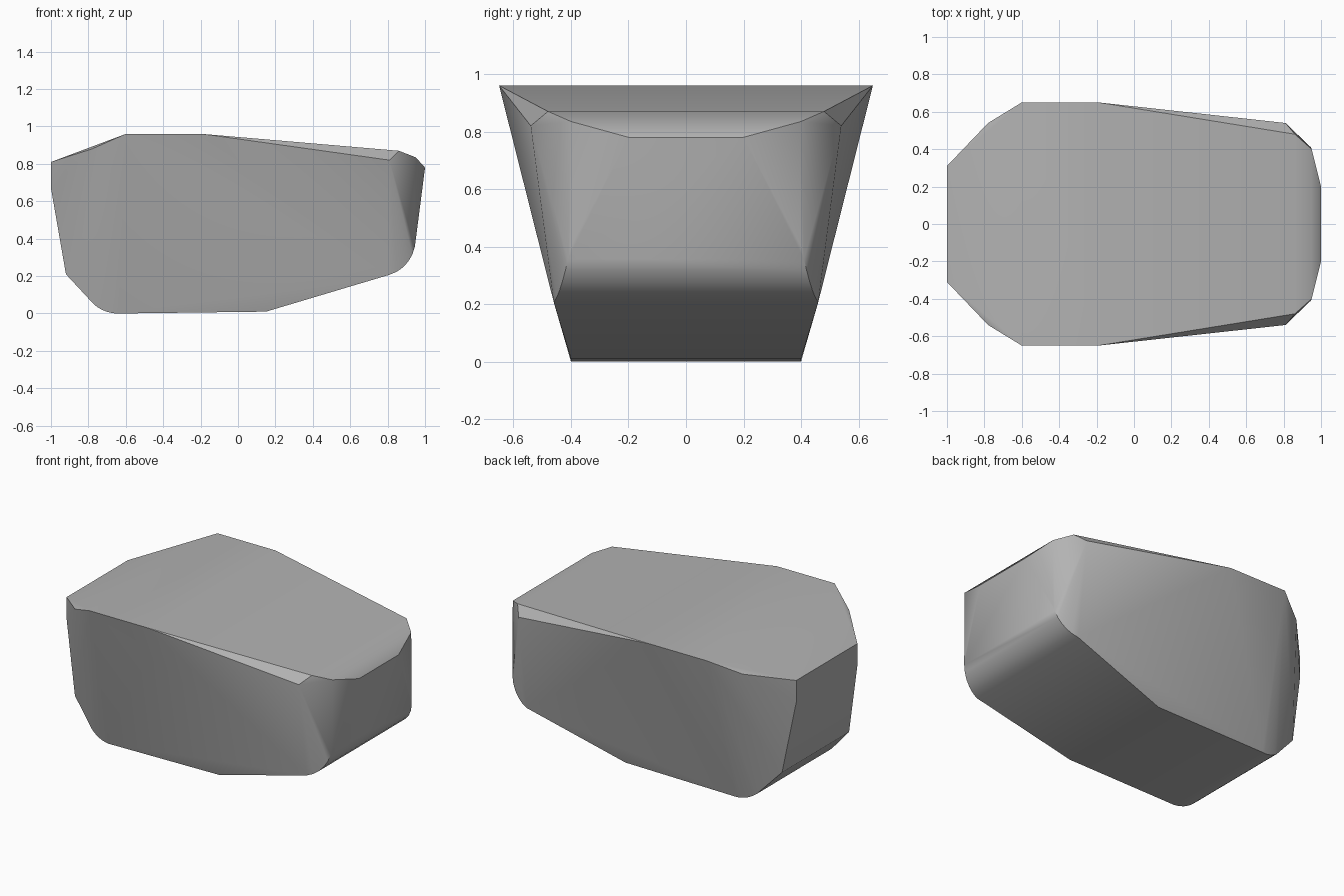
import bpy, bmesh, math

cube = bpy.data.objects.get("Cube")
if cube:
    bpy.data.objects.remove(cube, do_unlink=True)

# One plain stone colour
stone = bpy.data.materials.new("stone grey")
stone.use_nodes = True
grey = (0.45, 0.45, 0.45, 1)
stone.diffuse_color = grey
stone.node_tree.nodes["Principled BSDF"].inputs["Base Color"].default_value = grey

# Corner points of one half of the boulder: x, half width, z
top_rim = [(-1, .31, .81), (-.78, .54, .88), (-.6, .65, .96), (-.19, .65, .96)]
right_rim = [(.81, .54, .82), (.86, .48, .87), (.95, .4, .835), (1, .2, .78)]
left_end = [(-1, .31, .67), (-.92, .34, .21)]
base = [(-.64, .4, 0), (.15, .4, .01)]


def arc(cx, cz, rx, rz, start, end, y0, y1, steps=6):
    """Rounded lower edge, as points along an elliptic arc."""
    points = []
    for i in range(steps + 1):
        t = i / steps
        a = math.radians(start + (end - start) * t)
        points.append((cx + rx * math.cos(a), y0 + (y1 - y0) * t, cz + rz * math.sin(a)))
    return points


left_round = arc(-.64, .2, .2, .2, 230, 270, .38, .4)
right_round = arc(.76, .4, .19, .2, 285, 360, .46, .4)
half = top_rim + right_rim + left_end + base + left_round + right_round

# Mirror the points across the middle and wrap a convex skin round them
bm = bmesh.new()
for x, y, z in half:
    for side in (-1, 1):
        bm.verts.new((x, side * y, z))
hull = bmesh.ops.convex_hull(bm, input=bm.verts[:])
loose = [v for v in bm.verts if not v.link_faces]
bmesh.ops.delete(bm, geom=loose, context='VERTS')
bmesh.ops.dissolve_limit(bm, angle_limit=math.radians(1), verts=bm.verts[:], edges=bm.edges[:])
bmesh.ops.recalc_face_normals(bm, faces=bm.faces[:])

mesh = bpy.data.meshes.new("boulder")
bm.to_mesh(mesh)
bm.free()
mesh.materials.append(stone)
boulder = bpy.data.objects.new("boulder", mesh)
bpy.context.collection.objects.link(boulder)

# Soften the worn edges slightly, keeping the strong ones sharp
bpy.ops.object.select_all(action='DESELECT')
boulder.select_set(True)
bpy.context.view_layer.objects.active = boulder
bpy.ops.object.shade_smooth_by_angle(angle=math.radians(30))
